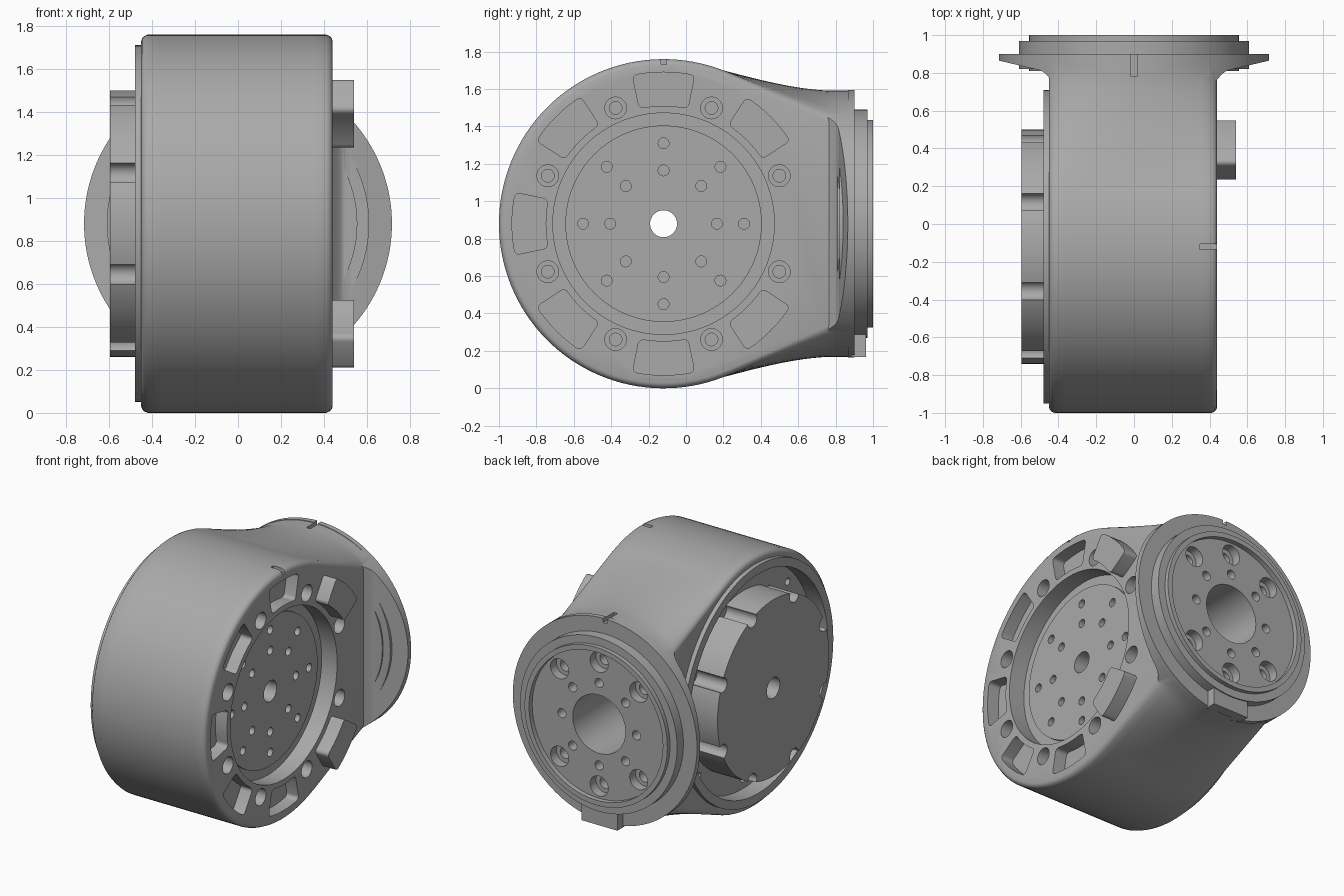
import bpy, bmesh, math
from mathutils import Matrix, Vector

if "Cube" in bpy.data.objects:
    bpy.data.objects.remove(bpy.data.objects["Cube"])

CY, CZ, R = -0.12, 0.88, 0.88      # drum axis and radius
FR = 0.716                         # neck flange radius
EIGHTHS = [math.radians(45 * k) for k in range(8)]
HALF = math.radians(22.5)

grey = bpy.data.materials.new("machined_grey")
grey.use_nodes = True
COLOUR = (0.4, 0.4, 0.4, 1)
grey.diffuse_color = COLOUR
grey.node_tree.nodes["Principled BSDF"].inputs["Base Color"].default_value = COLOUR


def make(name, bm):
    bmesh.ops.recalc_face_normals(bm, faces=bm.faces[:])
    me = bpy.data.meshes.new(name)
    bm.to_mesh(me)
    bm.free()
    me.materials.append(grey)
    ob = bpy.data.objects.new(name, me)
    bpy.context.collection.objects.link(ob)
    return ob


def combine(ob, bm, op="DIFFERENCE"):
    tool = make("tool", bm)
    tool.hide_render = True
    mod = ob.modifiers.new("combine", "BOOLEAN")
    mod.operation, mod.solver, mod.object = op, "EXACT", tool
    bpy.context.view_layer.objects.active = ob
    bpy.ops.object.modifier_apply(modifier=mod.name)
    bpy.data.objects.remove(tool)


def rod(bm, axis, r, a, b, u, v, n=32):
    """Cylinder from a to b along X (u=y, v=z) or Y (u=x, v=z)."""
    mid = (a + b) / 2
    place = (mid, u, v) if axis == "X" else (u, mid, v)
    turn = Matrix.Rotation(math.pi / 2, 4, "Y" if axis == "X" else "X")
    bmesh.ops.create_cone(bm, cap_ends=True, segments=n, radius1=r, radius2=r,
                          depth=abs(b - a), matrix=Matrix.Translation(place) @ turn)


def rods(axis, r, a, b, ring, angles, n=24):
    """Circle of equal cylinders around the drum or neck axis."""
    bm = bmesh.new()
    c = CY if axis == "X" else 0
    for t in angles:
        rod(bm, axis, r, a, b, c + ring * math.cos(t), CZ + ring * math.sin(t), n)
    return bm


def single(axis, r, a, b, n=96):
    bm = bmesh.new()
    rod(bm, axis, r, a, b, CY if axis == "X" else 0, CZ, n)
    return bm


def box(bm, lo, hi):
    lo, hi = Vector(lo), Vector(hi)
    bmesh.ops.create_cube(bm, size=1, matrix=Matrix.Translation((lo + hi) / 2)
                          @ Matrix.Diagonal((*(hi - lo), 1)))


def sector(bm, angle, x0, x1, r0=0.63, r1=0.81, half=0.207):
    """Rounded ring segment on the drum face."""
    steps = [angle + half * (k / 4 - 1) for k in range(9)]
    path = [(r1, t) for t in steps] + [(r0, t) for t in reversed(steps)]
    vs = [bm.verts.new((x0, CY + r * math.cos(t), CZ + r * math.sin(t))) for r, t in path]
    base = bm.faces.new(vs)
    new = bmesh.ops.extrude_face_region(bm, geom=[base])["geom"]
    top = [g for g in new if isinstance(g, bmesh.types.BMVert)]
    bmesh.ops.translate(bm, verts=top, vec=(x1 - x0, 0, 0))
    bm.normal_update()
    corners = [e for v in (vs[0], vs[8], vs[9], vs[17]) for e in v.link_edges
               if abs(e.verts[0].co.x - e.verts[1].co.x) > 0.01]
    bmesh.ops.bevel(bm, geom=corners, offset=0.025, segments=4, affect="EDGES", profile=0.5)


# Housing: drum outline blending into a round neck, lofted across x
def outline(x, inset):
    arc = (math.sqrt(FR ** 2 - min(abs(x), 0.44) ** 2) - 0.565) / (FR - 0.565)
    t_end = math.acos((0.2 - CY) / R)
    pts = []
    for k in range(41):
        t = math.pi + (t_end - math.pi) * k / 40
        pts.append((CY + (R - inset) * math.cos(t), (R - inset) * math.sin(t)))
    for k in range(1, 17):
        y = 0.2 + 0.68 * k / 16
        side = 0.82 + (0.565 - 0.82) * min(1, (y - 0.2) / 0.59)
        s = min(1, (y - 0.2) / 0.55)
        crown = 0.82 + (FR - 0.004 - 0.82) * (1.35 * s - 0.35 * s ** 3)
        crown = max(crown, FR - 0.004)
        pts.append((y, side + (crown - side) * arc - inset))
    return pts[::-1] + [(y, -z) for y, z in pts[1:]]


bm = bmesh.new()
edge = [(0, 0.03), (0.004, 0.018), (0.012, 0.008), (0.03, 0)]
columns = [(-0.45 + d, i) for d, i in edge]
columns += [(-0.36 + 0.06 * k, 0) for k in range(13)]
columns += [(0.44 - d, i) for d, i in reversed(edge)]
loops = []
for x, inset in columns:
    loops.append([bm.verts.new((x, y, CZ + z)) for y, z in outline(x, inset)])
for a, b in zip(loops, loops[1:]):
    for k in range(len(a)):
        j = (k + 1) % len(a)
        bm.faces.new((a[k], a[j], b[j], b[k]))
bm.faces.new(loops[0])
bm.faces.new(loops[-1])
housing = make("housing", bm)

# Neck flange: round plate whose wings slope and fillet into the housing
def wing(x):
    a = abs(x)
    if a < 0.41:
        return 0.865
    a = max(0, a - 0.44)
    return 0.80 + a * 0.236 - 0.04 * max(0, 1 - a / 0.06) ** 2


bm = bmesh.new()
rings = []
for k in range(81):
    t = math.radians(-88.5 + 177 * k / 80)
    x, z = FR * math.sin(t), FR * math.cos(t)
    rings.append([bm.verts.new(p) for p in ((x, wing(x), CZ - z), (x, wing(x), CZ + z),
                                           (x, 0.9, CZ + z), (x, 0.9, CZ - z))])
for a, b in zip(rings, rings[1:]):
    for k in range(4):
        j = (k + 1) % 4
        bm.faces.new((a[k], a[j], b[j], b[k]))
bm.faces.new(rings[0])
bm.faces.new(rings[-1])
combine(housing, bm, "UNION")

# Stepped output cap and its locating tab
combine(housing, single("Y", 0.61, 0.82, 0.97), "UNION")
combine(housing, single("Y", 0.555, 0.81, 1.0), "UNION")
bm = bmesh.new()
box(bm, (-0.14, 0.885, 0.168), (0.14, 0.962, 0.36))
combine(housing, bm, "UNION")
combine(housing, single("Y", 0.52, 0.965, 1.1))
combine(housing, single("Y", 0.205, -0.1, 1.1, 64))
bolts = [t for k, t in enumerate(EIGHTHS) if k not in (0, 4)]
combine(housing, rods("Y", 0.07, 0.90, 1.1, 0.435, bolts, 32))
combine(housing, rods("Y", 0.04, 0.82, 0.95, 0.435, bolts))
combine(housing, rods("Y", 0.032, 0.88, 1.1, 0.29, EIGHTHS))

# Rear ring around the motor well
combine(housing, single("X", 0.83, -0.48, -0.40, 128), "UNION")
combine(housing, single("X", 0.77, -0.6, -0.36, 128))
combine(housing, rods("X", 0.025, -0.5, -0.30, 0.70, EIGHTHS))

# Drum face: round well, output plate, bolt holes and pockets
combine(housing, single("X", 0.592, 0.32, 0.6, 128))
combine(housing, single("X", 0.525, 0.28, 0.335, 96), "UNION")
combine(housing, rods("X", 0.029, 0.27, 0.5, 0.43, EIGHTHS))
combine(housing, rods("X", 0.029, 0.27, 0.5, 0.285, EIGHTHS))
combine(housing, single("X", 0.072, -0.7, 0.7, 48))
offset = [t + HALF for t in EIGHTHS]
combine(housing, rods("X", 0.058, 0.36, 0.6, 0.67, offset, 32))
combine(housing, rods("X", 0.034, 0.28, 0.40, 0.67, offset))
bm = bmesh.new()
for t in EIGHTHS[2:7]:
    sector(bm, t, 0.35, 0.6)
combine(housing, bm)

# Alignment slots on the drum top and on the flange rim
bm = bmesh.new()
box(bm, (0.35, CY - 0.015, 1.73), (0.5, CY + 0.015, 1.9))
box(bm, (-0.015, 0.78, 1.565), (0.015, 0.93, 1.75))
combine(housing, bm)

# Raised pads
pads = []
for name, t in (("upper_pad", EIGHTHS[1]), ("lower_pad", EIGHTHS[7])):
    bm = bmesh.new()
    sector(bm, t, 0.40, 0.54)
    pads.append(make(name, bm))

# Motor with scalloped rim
motor = make("motor", single("X", 0.62, -0.595, -0.34, 128))
combine(motor, rods("X", 0.05, -0.7, -0.2, 0.61, offset))
combine(motor, single("X", 0.072, -0.7, -0.2, 48))

# Smooth shading with crisp edges
bpy.ops.object.select_all(action="DESELECT")
for ob in [housing, motor] + pads:
    ob.select_set(True)
bpy.context.view_layer.objects.active = housing
bpy.ops.object.shade_smooth_by_angle(angle=math.radians(30))
